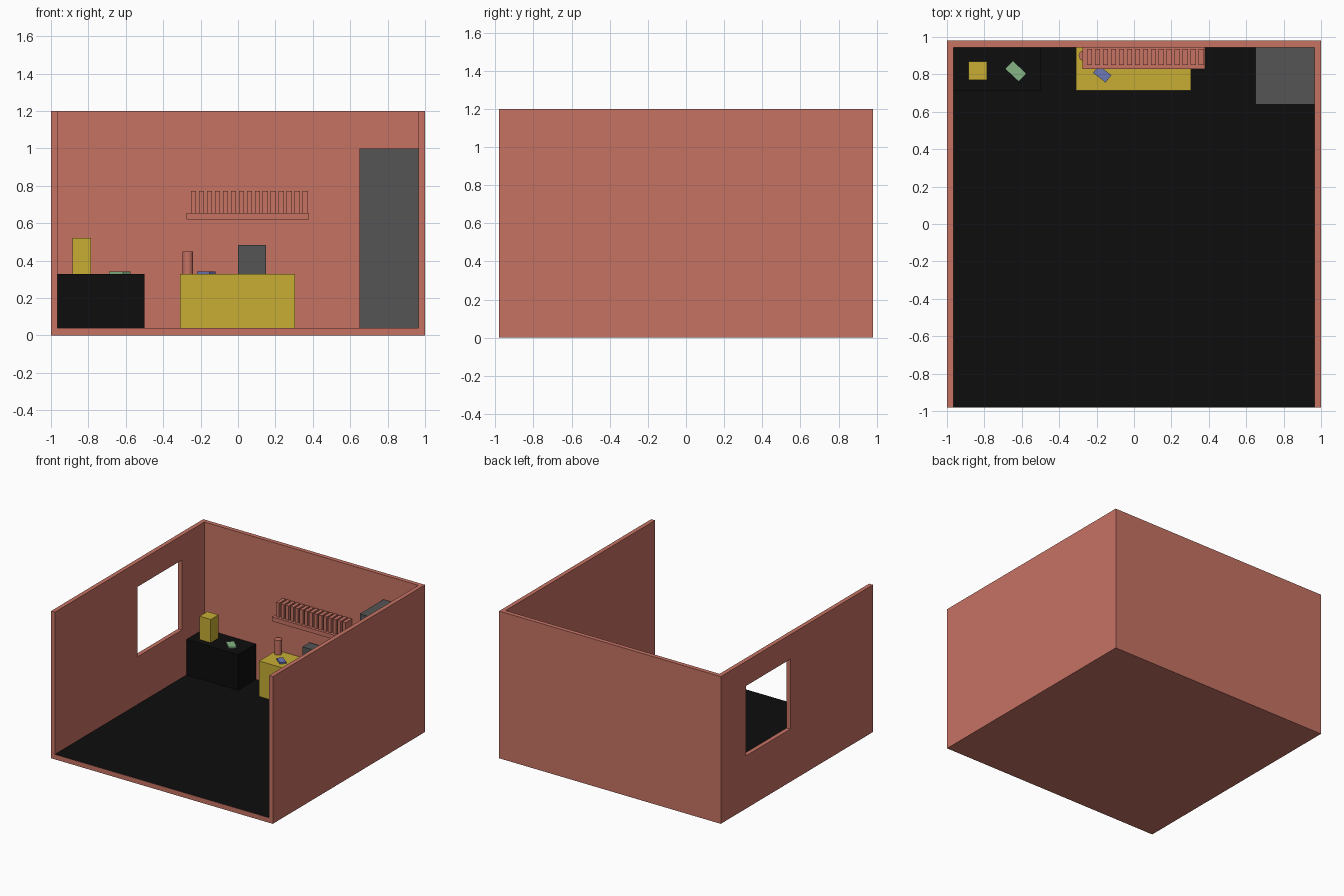
import bpy, bmesh, math
from mathutils import Matrix

if "Cube" in bpy.data.objects:
    bpy.data.objects.remove(bpy.data.objects["Cube"])


def material(name, rgb):
    m = bpy.data.materials.new(name)
    m.diffuse_color = (*rgb, 1)
    m.use_nodes = True
    m.node_tree.nodes["Principled BSDF"].inputs["Base Color"].default_value = m.diffuse_color
    return m


TERRACOTTA = material("terracotta", (0.57, 0.17, 0.127))
BLACK = material("black", (0.004, 0.004, 0.004))
YELLOW = material("yellow", (0.57, 0.42, 0.034))
GREY = material("dark_grey", (0.09, 0.09, 0.09))
GREEN = material("green", (0.24, 0.46, 0.24))
BLUE = material("blue", (0.15, 0.19, 0.47))


def finish(name, bm, mat):
    me = bpy.data.meshes.new(name)
    bm.to_mesh(me)
    bm.free()
    ob = bpy.data.objects.new(name, me)
    bpy.context.collection.objects.link(ob)
    if mat:
        me.materials.append(mat)
    return ob


def add_box(bm, x, y, z):
    size = [b - a for a, b in (x, y, z)]
    mid = [(a + b) / 2 for a, b in (x, y, z)]
    bmesh.ops.create_cube(bm, size=1, matrix=Matrix.Translation(mid) @ Matrix.Diagonal((*size, 1)))


def box(name, x, y, z, mat=None):
    bm = bmesh.new()
    add_box(bm, x, y, z)
    return finish(name, bm, mat)


def slab(name, cx, cy, length, width, angle, mat):
    # small flat notebook turned on a desk top
    ob = box(name, (-length / 2, length / 2), (-width / 2, width / 2), (0, 0.012), mat)
    ob.location = (cx, cy, DESK)
    ob.rotation_euler.z = math.radians(angle)


FLOOR, DESK, BACK, SIDE = 0.04, 0.33, 0.945, 0.965

# room shell: solid block with the open interior and the window cut away
room = box("room_shell", (-1, 1), (-0.98, 0.98), (0, 1.2), TERRACOTTA)
cutters = [
    box("interior_cutter", (-SIDE, SIDE), (-2, BACK), (FLOOR, 2), TERRACOTTA),
    box("window_cutter", (-1.2, -0.8), (0.085, 0.655), (0.43, 1.0), TERRACOTTA),
]
bpy.context.view_layer.objects.active = room
for c in cutters:
    c.hide_render = True
    mod = room.modifiers.new(c.name, "BOOLEAN")
    mod.operation, mod.solver, mod.object = "DIFFERENCE", "EXACT", c
    bpy.ops.object.modifier_apply(modifier=mod.name)
    bpy.data.objects.remove(c)

# black floor covering
bm = bmesh.new()
bm.faces.new([bm.verts.new((x, y, FLOOR + 0.001)) for x, y in
              ((-SIDE, -0.98), (SIDE, -0.98), (SIDE, BACK), (-SIDE, BACK))])
finish("floor_covering", bm, BLACK)

# furniture along the back wall
box("side_desk", (-SIDE, -0.5), (0.715, BACK), (FLOOR, DESK), BLACK)
box("main_desk", (-0.31, 0.305), (0.715, BACK), (FLOOR, DESK), YELLOW)
box("cabinet", (0.65, SIDE), (0.64, BACK), (FLOOR, 1.0), GREY)

# things on the desks
box("tall_box", (-0.885, -0.785), (0.77, 0.87), (DESK, 0.52), YELLOW)
box("monitor", (0, 0.15), (0.83, 0.92), (DESK, 0.485), GREY)
slab("green_notebook", -0.632, 0.817, 0.1, 0.06, -43, GREEN)
slab("blue_notebook", -0.17, 0.802, 0.085, 0.05, -38, BLUE)

# pencil cup
bm = bmesh.new()
bmesh.ops.create_cone(bm, cap_ends=True, segments=16, radius1=0.028, radius2=0.028, depth=0.12,
                      matrix=Matrix.Translation((-0.268, 0.9, DESK + 0.06)))
cup = finish("cup", bm, TERRACOTTA)
bpy.context.view_layer.objects.active = cup
cup.select_set(True)
bpy.ops.object.shade_smooth_by_angle()

# wall shelf and its row of books
box("shelf", (-0.275, 0.38), (0.83, BACK), (0.62, 0.655), TERRACOTTA)
bm = bmesh.new()
for i in range(15):
    x = -0.252 + i * 0.0427
    add_box(bm, (x, x + 0.028), (0.85, 0.935), (0.655, 0.773))
finish("books", bm, TERRACOTTA)
